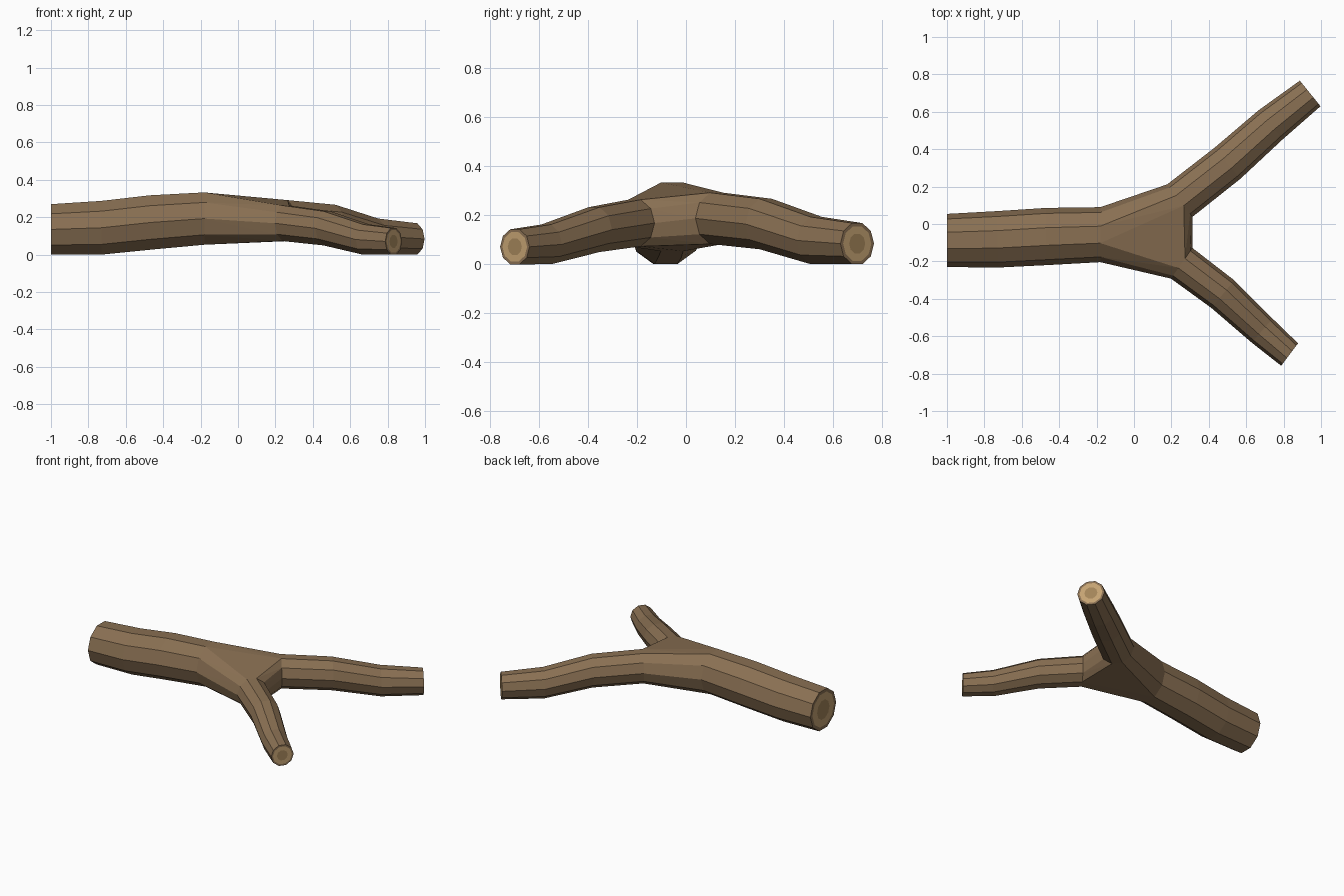
import bpy, bmesh, math
from mathutils import Vector

if "Cube" in bpy.data.objects:
    bpy.data.objects.remove(bpy.data.objects["Cube"])

SIDES = 10


def material(name, rgb):
    m = bpy.data.materials.new(name)
    m.diffuse_color = (*rgb, 1)
    m.use_nodes = True
    m.node_tree.nodes["Principled BSDF"].inputs["Base Color"].default_value = m.diffuse_color
    return m


bark = material("bark", (0.25, 0.16, 0.085))
wood = material("cut_wood", (0.55, 0.36, 0.17))
heart = material("heartwood", (0.36, 0.23, 0.10))

bm = bmesh.new()


def ring(center, r, heading):
    # Upright ten-sided ring facing along a horizontal heading
    side = Vector((-math.sin(heading), math.cos(heading), 0))
    c = Vector(center)
    angles = [math.tau * i / SIDES for i in range(SIDES)]
    return [bm.verts.new(c + side * r * math.cos(a) + Vector((0, 0, r * math.sin(a))))
            for a in angles]


def bridge(a, b, mat=0):
    for i in range(SIDES):
        j = (i + 1) % SIDES
        bm.faces.new((a[i], a[j], b[j], b[i])).material_index = mat


def limb(points):
    # Points run from the fork to the cut end: x, y, z, radius, heading in degrees
    rings = [ring(p[:3], p[3], math.radians(p[4])) for p in points]
    for a, b in zip(rings, rings[1:]):
        bridge(a, b)
    # Cut end: bark rim, pale wood, darker heart
    x, y, z, r, h = points[-1]
    rim = ring((x, y, z), r * 0.84, math.radians(h))
    core = ring((x, y, z), r * 0.48, math.radians(h))
    bridge(rings[-1], rim)
    bridge(rim, core, 1)
    bm.faces.new(core).material_index = 2
    return rings[0]


# Trunk and the two branches
fork = [
    limb([(-0.18, -0.057, 0.193, 0.147, 180), (-0.47, -0.067, 0.172, 0.153, 180),
          (-0.73, -0.082, 0.144, 0.151, 180), (-1.0, -0.088, 0.135, 0.142, 180)]),
    limb([(0.245, 0.125, 0.187, 0.110, 38), (0.50, 0.325, 0.164, 0.108, 40),
          (0.73, 0.530, 0.097, 0.101, 40), (0.942, 0.698, 0.084, 0.088, 39)]),
    limb([(0.255, -0.21, 0.168, 0.100, -35), (0.475, -0.375, 0.141, 0.096, -40),
          (0.685, -0.570, 0.081, 0.085, -41), (0.832, -0.698, 0.071, 0.075, -37)]),
]

# Fork: hull around the three inner rings, left open where the limbs join
hull_bm = bmesh.new()
source = [(v, k) for k, loop in enumerate(fork) for v in loop]
lookup = {hull_bm.verts.new(v.co): (v, k) for v, k in source}
bmesh.ops.convex_hull(hull_bm, input=list(hull_bm.verts))
for f in hull_bm.faces:
    pairs = [lookup[v] for v in f.verts]
    if len({k for _, k in pairs}) > 1:
        bm.faces.new([v for v, _ in pairs])
hull_bm.free()

bmesh.ops.recalc_face_normals(bm, faces=list(bm.faces))
mesh = bpy.data.meshes.new("forked_branch")
bm.to_mesh(mesh)
bm.free()
for m in (bark, wood, heart):
    mesh.materials.append(m)
bpy.context.collection.objects.link(bpy.data.objects.new("forked_branch", mesh))
